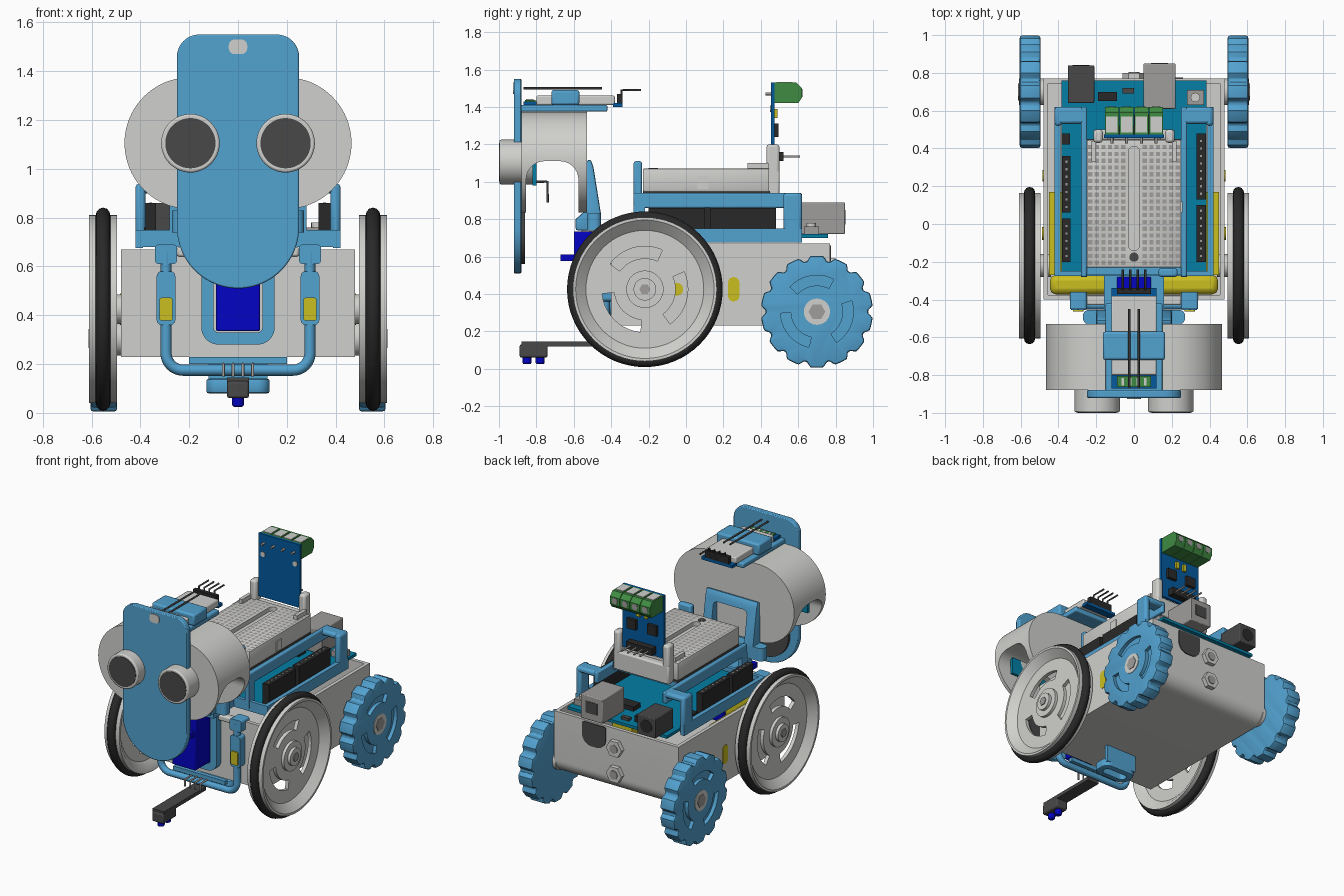
import bpy, bmesh, math
from math import sin, cos, pi, radians
from mathutils import Vector

if "Cube" in bpy.data.objects:
    bpy.data.objects.remove(bpy.data.objects["Cube"])

def material(name, *rgb):
    m = bpy.data.materials.new(name)
    m.use_nodes = True
    m.diffuse_color = (*rgb, 1)
    m.node_tree.nodes["Principled BSDF"].inputs["Base Color"].default_value = (*rgb, 1)
    return m

BLUE = material("sky blue plastic", .085, .36, .63)
LIGHT = material("light grey plastic", .63, .63, .61)
BLACK = material("black rubber", .022, .022, .022)
SERVO = material("deep blue", .001, .001, .55)
YELLOW = material("yellow", .6, .52, .015)
TEAL = material("teal board", .001, .21, .37)
NAVY = material("navy board", .001, .1, .34)
GREEN = material("green", .05, .26, .055)
DARK = material("dark grey", .065, .065, .065)
METAL = material("metal grey", .35, .34, .33)
parts = []

def finish(name, bm, mat, bevel=0):
    bmesh.ops.recalc_face_normals(bm, faces=bm.faces)
    me = bpy.data.meshes.new(name)
    bm.to_mesh(me)
    bm.free()
    o = bpy.data.objects.new(name, me)
    bpy.context.collection.objects.link(o)
    me.materials.append(mat)
    if bevel:
        b = o.modifiers.new("bevel", 'BEVEL')
        b.width, b.segments, b.limit_method = bevel, 2, 'ANGLE'
        b.angle_limit = radians(50)
    parts.append(o)
    return o

def prism(name, pts, axis, a, b, mat, bevel=0):
    """Outline in the plane across the axis, extruded from a to b."""
    place = {'x': lambda p: (a, *p), 'y': lambda p: (p[0], a, p[1]), 'z': lambda p: (*p, a)}[axis]
    bm = bmesh.new()
    f = bm.faces.new([bm.verts.new(place(p)) for p in pts])
    ext = bmesh.ops.extrude_face_region(bm, geom=[f])
    step = Vector([b - a if c == axis else 0 for c in 'xyz'])
    bmesh.ops.translate(bm, vec=step, verts=[v for v in ext['geom'] if isinstance(v, bmesh.types.BMVert)])
    return finish(name, bm, mat, bevel)

def rrect(u0, u1, v0, v1, low, high=None, n=10):
    """Rounded rectangle with separate lower and upper corner radii."""
    high = low if high is None else high
    out = []
    for cu, cv, r, start in ((u1 - high, v1 - high, high, 0), (u0 + high, v1 - high, high, 90),
                             (u0 + low, v0 + low, low, 180), (u1 - low, v0 + low, low, 270)):
        for i in range(n + 1):
            t = radians(start + 89.9 * i / n)
            out.append((cu + r * cos(t), cv + r * sin(t)))
    return out

def box(name, x0, x1, y0, y1, z0, z1, mat, bevel=0):
    return prism(name, [(x0, y0), (x1, y0), (x1, y1), (x0, y1)], 'z', z0, z1, mat, bevel)

def disc(name, u, v, r, axis, a, b, mat, n=40, bevel=0):
    return prism(name, [(u + r * cos(2 * pi * i / n), v + r * sin(2 * pi * i / n)) for i in range(n)],
                 axis, a, b, mat, bevel)

def cut(o, *cutters):
    for c in cutters:
        m = o.modifiers.new("cut", 'BOOLEAN')
        m.operation, m.object = 'DIFFERENCE', c
    dg = bpy.context.evaluated_depsgraph_get()
    me = bpy.data.meshes.new_from_object(o.evaluated_get(dg))
    o.modifiers.clear()
    o.data = me
    for c in cutters:
        parts.remove(c)
        bpy.data.objects.remove(c)

def lathe(name, profile, y, z, mat):
    """Closed (x, radius) profile spun around an axis parallel to x."""
    bm = bmesh.new()
    vs = [bm.verts.new((x, y, z + r)) for x, r in profile]
    es = [bm.edges.new((vs[i - 1], vs[i])) for i in range(len(vs))]
    bmesh.ops.spin(bm, geom=vs + es, cent=(0, y, z), axis=(1, 0, 0), angle=2 * pi, steps=64)
    bmesh.ops.remove_doubles(bm, verts=bm.verts, dist=.0005)
    return finish(name, bm, mat)

def arc(y, z, r0, r1, mid, span):
    a = [radians(mid - span / 2 + span * i / 10) for i in range(11)]
    return ([(y + r0 * cos(t), z + r0 * sin(t)) for t in a] +
            [(y + r1 * cos(t), z + r1 * sin(t)) for t in reversed(a)])

def tube(name, pts, r, mat):
    cu = bpy.data.curves.new(name, 'CURVE')
    cu.dimensions, cu.bevel_depth, cu.bevel_resolution, cu.use_fill_caps = '3D', r, 2, True
    sp = cu.splines.new('POLY')
    sp.points.add(len(pts) - 1)
    for p, q in zip(sp.points, pts):
        p.co = (*q, 1)
    o = bpy.data.objects.new(name, cu)
    bpy.context.collection.objects.link(o)
    cu.materials.append(mat)

# Chassis tray, open on top, rounded along the lower rear edge
rear = [(.67 + .1 * sin(t), .33 - .1 * cos(t)) for t in [pi / 2 * i / 10 for i in range(11)]]
body = prism("chassis", rear + [(.77, .67), (-.4, .67), (-.4, .23)], 'x', -.48, .48, LIGHT)
cut(body, box("tray_cutter", -.455, .455, -.375, .745, .3, .8, LIGHT))
box("chassis_front_lip", -.25, .25, -.43, -.38, .64, .68, LIGHT, .01)
prism("rear_notch", rrect(.08, .26, .5, .66, .07, .01), 'y', .768, .776, DARK)
for z in (.54, .36):
    disc("rear_nut", 0, z, .06, 'y', .76, .8, LIGHT, 6)
    disc("rear_bolt", 0, z, .03, 'y', .8, .805, METAL, 16)
hook = prism("underside_hook", rrect(-.13, .13, -.27, -.13, .05), 'z', .08, .14, BLUE, .01)
cut(hook, prism("hook_cutter", rrect(-.09, .09, -.23, -.17, .025), 'z', 0, .2, BLUE))
box("hook_stem", -.12, .12, -.155, -.13, .11, .23, BLUE)

# Wheels and motors on both sides
for s, side in ((1, "left"), (-1, "right")):
    rim = [(.61, .385), (.61, .37), (.56, .315), (.56, .05), (.535, .05), (.535, .315), (.5, .36), (.495, .385)]
    w = lathe(side + "_front_rim", [(s * x, r) for x, r in rim], -.22, .425, LIGHT)
    cut(w, *[prism("slot", arc(-.22, .425, .165, .23, m, 78), 'x', s * .51, s * .6, LIGHT) for m in (105, 225, 345)])
    tyre = [(s * (.553 + .03 * cos(t)), .385 + .031 * sin(t)) for t in [2 * pi * i / 12 for i in range(12)]]
    lathe(side + "_front_tyre", tyre, -.22, .425, BLACK)
    disc(side + "_front_hub", -.22, .425, .1, 'x', s * .53, s * .58, LIGHT)
    disc(side + "_front_axle", -.22, .425, .06, 'x', s * .44, s * .6, LIGHT)
    disc(side + "_front_screw", -.22, .425, .03, 'x', s * .6, s * .606, METAL, 6)
    teeth = []
    for i in range(168):
        t = 2 * pi * i / 168
        r = .299 - .028 * max(0, cos(14 * t)) ** 1.5
        teeth.append((.7 + r * cos(t), .305 + r * sin(t)))
    w = prism(side + "_rear_wheel", teeth, 'x', s * .495, s * .605, BLUE, .014)
    cut(w, *[prism("slot", arc(.7, .305, .14, .195, m, 75), 'x', s * .58, s * .65, BLUE) for m in (100, 220, 340)])
    disc(side + "_rear_hub", .7, .305, .07, 'x', s * .47, s * .609, LIGHT)
    disc(side + "_rear_nut", .7, .305, .045, 'x', s * .609, s * .613, METAL, 6)
    box(side + "_motor", s * .1, s * .445, -.372, -.27, .3, .62, YELLOW, .03)
    box(side + "_gearbox", s * .3, s * .45, -.27, .17, .3, .55, YELLOW)
    prism(side + "_side_slot", rrect(.225, .285, .36, .49, .029), 'x', s * .478, s * .484, YELLOW)
    disc(side + "_motor_peg", -.05, .425, .035, 'x', s * .478, s * .486, YELLOW, 20)
    # Front bar grips with yellow tabs
    prism(side + "_bar_grip", rrect(s * .295 - .038, s * .295 + .038, .36, .58, .02), 'y', -.455, -.4, BLUE)
    prism(side + "_bar_foot", rrect(s * .295 - .045, s * .295 + .045, .61, .69, .015), 'y', -.45, -.36, BLUE)
    prism(side + "_tab", rrect(s * .295 - .027, s * .295 + .027, .378, .472, .01), 'y', -.463, -.455, YELLOW)
    # Deck frame
    box(side + "_deck_edge", s * .39, s * .42, -.27, .62, .675, .75, BLUE)
    box(side + "_deck_column", s * .38, s * .42, .52, .62, .68, .94, BLUE, .015)
    box(side + "_deck_arm", s * .25, s * .42, .53, .62, .9, .94, BLUE, .015)
    box(side + "_deck_rail", s * .25, s * .28, -.28, .62, .86, .94, BLUE, .008)
    box(side + "_rail_post", s * .25, s * .28, -.28, -.22, .7, .88, BLUE)
    box(side + "_board_bracket", s * .165, s * .215, .43, .5, .93, 1.2, LIGHT, .015)
    box(side + "_bracket_brace", s * .2, s * .225, .33, .44, 1.06, 1.1, LIGHT)
    # Eyes
    disc(side + "_eye_tube", s * .195, 1.105, .12, 'y', -.997, -.8, LIGHT, 48, .008)
    disc(side + "_eye_mesh", s * .195, 1.105, .103, 'y', -1, -.99, DARK, 48)

# Deck crossbars and controller board
box("deck_front_bar", -.42, .42, -.275, -.25, .68, .75, BLUE)
box("deck_neck_bridge", -.16, .16, -.5, -.27, .68, .725, BLUE)
box("breadboard_shelf", -.25, .25, -.27, .45, .9, .935, BLUE)
box("shelf_hook", .13, .23, -.28, -.235, .86, 1.11, BLUE, .012)
box("controller_board", -.385, .385, -.25, .76, .7, .72, TEAL)
for x0, x1, runs in ((.33, .38, ((.13, .48), (-.2, .1))), (-.38, -.335, ((.06, .36), (-.2, .03)))):
    for y0, y1 in runs:
        box("pin_header", x0, x1, y0, y1, .72, .86, BLACK)
        for i in range(int((y1 - y0) / .04)):
            y = y0 + .03 + i * .04
            box("header_socket", (x0 + x1) / 2 - .006, (x0 + x1) / 2 + .006, y - .006, y + .006, .86, .862, METAL)
box("usb_port", .05, .22, .61, .85, .72, .89, METAL, .006)
box("usb_opening", .09, .18, .85, .853, .77, .85, DARK)
box("power_jack", -.35, -.21, .64, .84, .72, .86, DARK, .006)
disc("power_socket", -.28, .79, .045, 'y', .84, .843, BLACK, 20)
box("regulator_chip", -.19, -.09, .65, .7, .72, .76, BLACK)
box("main_chip", .0, .12, .5, .58, .72, .75, BLACK)
box("small_chip", -.06, .0, .69, .72, .72, .74, DARK)
box("reset_base", .28, .37, .63, .71, .72, .76, METAL)
disc("reset_button", .325, .67, .025, 'z', .76, .78, LIGHT, 16)
box("side_chip", -.385, -.34, .42, .48, .72, .76, BLACK)

# Breadboard with grid of holes
box("breadboard_pad", -.25, .25, -.23, .45, .935, .95, DARK)
board = box("breadboard", -.25, .25, -.23, .445, .95, 1.07, LIGHT, .004)
cut(board, prism("groove_cutter", rrect(-.03, .03, -.14, .41, .029), 'z', 1.04, 1.1, LIGHT))
disc("breadboard_screw", 0, -.175, .025, 'z', 1.07, 1.073, DARK, 12)
box("breadboard_latch", .25, .258, .06, .12, .96, 1.03, LIGHT)
bm = bmesh.new()
for s in (1, -1):
    for c in range(6):
        for r in range(18):
            x, y = s * (.057 + c * .035), -.205 + r * .036
            bm.faces.new([bm.verts.new((x + a, y + b, 1.072)) for a, b in
                          ((-.011, -.011), (.011, -.011), (.011, .011), (-.011, .011))])
finish("breadboard_holes", bm, METAL)

# Upright driver board with green terminals
box("bracket_base", -.215, .215, .445, .5, .93, 1.06, LIGHT, .01)
box("driver_board", -.16, .16, .455, .473, 1.09, 1.53, NAVY)
terminal = [(.473, 1.42), (.6, 1.42), (.62, 1.45), (.62, 1.5), (.59, 1.53), (.473, 1.53)]
box("driver_header", -.1, .1, .473, .52, 1.11, 1.16, BLACK)
for i in range(4):
    x = -.117 + i * .078
    prism("terminal_block", terminal, 'x', x - .037, x + .037, GREEN)
    box("terminal_clamp", x - .03, x + .03, .485, .57, 1.528, 1.534, LIGHT)
    disc("terminal_screw", x, 1.475, .022, 'y', .618, .623, METAL, 14)
    tube("driver_pin", [(x * .6, .5, 1.135), (x * .6, .61, 1.135)], .006, METAL)
    tube("driver_solder", [(x, .425, 1.47), (x, .46, 1.47)], .008, METAL)
for s in (1, -1):
    box("driver_chip", s * .08 - .035, s * .08 + .035, .473, .495, 1.24, 1.31, BLACK)
    box("driver_capacitor", s * .03 - .012, s * .03 + .012, .473, .49, 1.34, 1.39, YELLOW)
    disc("driver_mount_hole", s * .125, 1.39, .018, 'y', .45, .456, LIGHT, 16)

# Front bar, servo and its cradle
corner = [(-.225 - .07 * cos(t), -.43, .245 - .07 * sin(t)) for t in [pi / 2 * i / 8 for i in range(9)]]
left = [(-.295, -.43, .66)] + corner
tube("front_bar", left + [(-x, y, z) for x, y, z in reversed(left)], .023, BLUE)
box("front_bar_plate", -.2, .2, -.43, -.4, .2, .228, BLUE)
cradle = prism("servo_cradle", rrect(-.15, .15, .28, .69, .07, .01), 'y', -.45, -.39, BLUE)
cut(cradle, prism("cradle_cutter", rrect(-.1, .1, .33, .8, .02), 'y', -.5, -.3, BLUE))
box("servo", -.09, .09, -.6, -.28, .335, .735, SERVO, .006)
box("servo_ears", -.085, .085, -.67, -.4, .575, .61, SERVO)
disc("servo_horn", 0, -.5, .06, 'z', .73, .77, LIGHT, 24)

# Neck frame
neck = prism("neck_frame", [(-.59, .74), (-.46, .74), (-.455, .83), (-.495, 1.08), (-.51, 1.12),
                            (-.535, 1.11), (-.545, .84), (-.59, .8)], 'x', -.2, .2, BLUE, .01)
cut(neck, prism("neck_cutter", rrect(-.13, .13, .82, 1.05, .03), 'y', -.7, -.3, BLUE))
prism("neck_base", rrect(-.27, .27, -.53, -.455, .03), 'z', .74, .83, BLUE)

# Line sensor on its arm
box("sensor_arm", -.045, .045, -.88, -.42, .12, .145, DARK)
box("sensor_block", -.045, .045, -.89, -.74, .06, .13, DARK, .01)
for y in (-.85, -.78):
    disc("sensor_led", 0, y, .024, 'z', .025, .07, SERVO, 16, .008)
for x in (-.06, -.02, .02, .06):
    tube("sensor_pin", [(x, -.5, .15), (x, -.5, .2), (x, -.42, .2)], .006, METAL)

# Head shell with arched opening across the sides
head = prism("head_shell", rrect(-.465, .465, .835, 1.375, .2695, n=20), 'y', -.88, -.53, LIGHT)
cut(head, prism("arch_cutter", rrect(-.855, -.575, .6, 1.11, .01, .1), 'x', -.6, .6, LIGHT))
box("distance_board", -.38, .38, -.82, -.8, .98, 1.12, TEAL)
for x in (-.06, -.02, .02, .06):
    tube("distance_pin", [(x, -.8, 1.0), (x, -.74, 1.0), (x, -.74, .89)], .007, DARK)
prism("face_plate", rrect(-.25, .25, .51, 1.55, .249, .09, 20), 'y', -.92, -.88, BLUE, .006)
prism("face_backing", rrect(-.19, .19, .56, .9, .18, .02), 'y', -.88, -.86, DARK)
prism("brow_sensor", rrect(-.038, .038, 1.47, 1.53, .025), 'y', -.926, -.92, LIGHT)

# Crown bracket with sensor module
box("crown_plate", -.15, .15, -.9, -.42, 1.375, 1.41, BLUE, .008)
box("crown_module", -.12, .12, -.8, -.38, 1.41, 1.46, LIGHT, .008)
box("crown_strap", -.165, .165, -.72, -.57, 1.41, 1.49, BLUE, .012)
box("crown_front_board", -.12, .12, -.87, -.8, 1.41, 1.43, NAVY)
box("crown_contact_strip", -.09, .09, -.862, -.805, 1.43, 1.438, GREEN)
box("crown_rear_board", -.12, .12, -.39, -.34, 1.4, 1.42, NAVY)
box("crown_header", -.09, .09, -.37, -.34, 1.42, 1.47, BLACK)
for x in (-.06, -.02, .02, .06):
    box("crown_contact", x - .007, x + .007, -.855, -.815, 1.438, 1.441, LIGHT)
    tube("crown_pin", [(x, -.345, 1.46), (x, -.345, 1.49), (x, -.24, 1.49)], .006, DARK)
for x in (-.025, .025):
    tube("crown_wire", [(x, -.87, 1.5), (x, -.45, 1.5)], .006, DARK)

# Smooth round surfaces, keep edges sharp
bpy.ops.object.select_all(action='DESELECT')
for o in parts:
    o.select_set(True)
bpy.context.view_layer.objects.active = parts[0]
bpy.ops.object.shade_smooth_by_angle(angle=radians(32))
